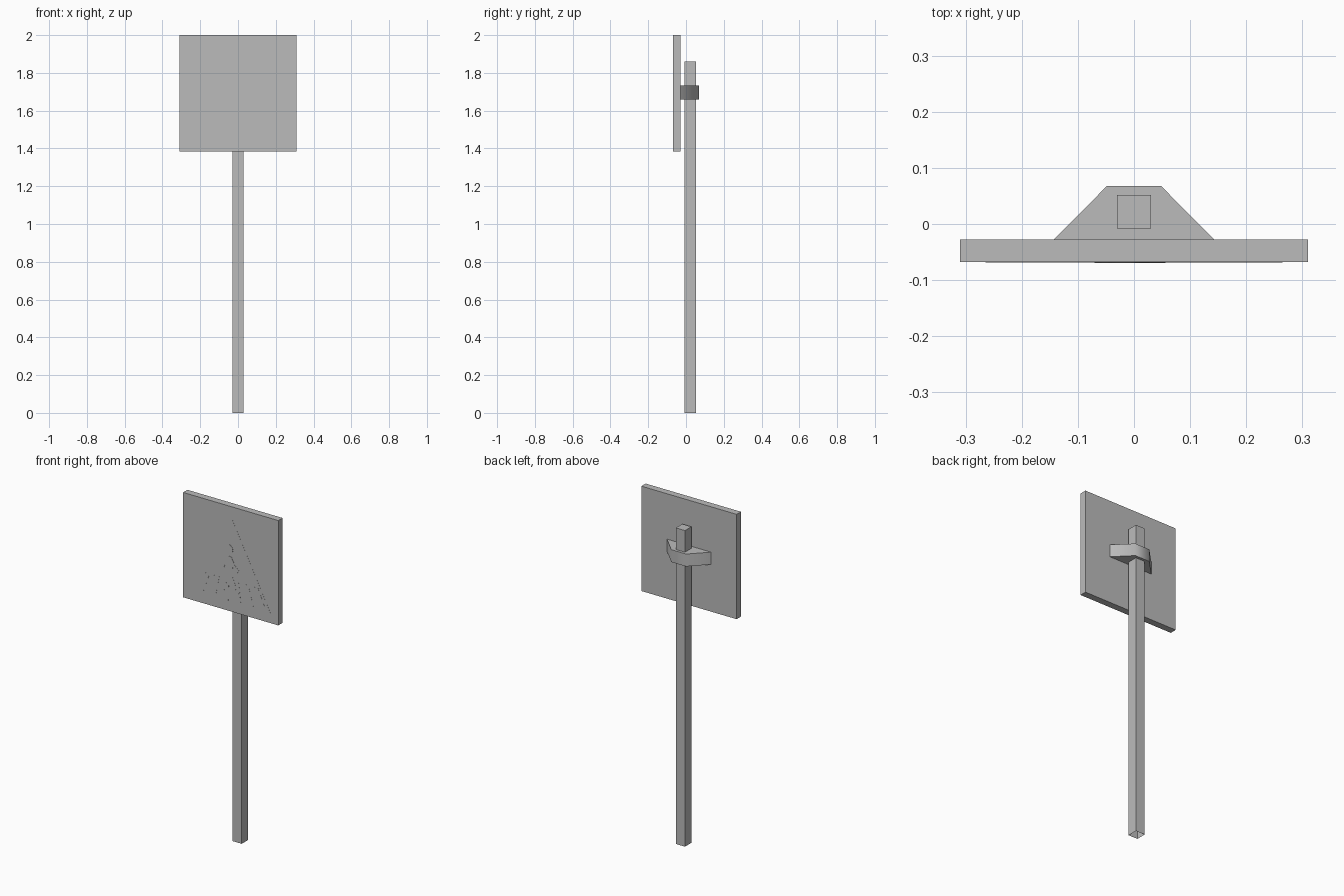
import bpy, bmesh, math
from mathutils import Vector

cube = bpy.data.objects.get("Cube")
if cube:
    bpy.data.objects.remove(cube, do_unlink=True)

grey = bpy.data.materials.new("plain grey")
grey.use_nodes = True
colour = (0.5, 0.5, 0.5, 1)
grey.diffuse_color = colour
grey.node_tree.nodes["Principled BSDF"].inputs["Base Color"].default_value = colour

FRONT = -0.068   # front face of the board
BACK = -0.028    # back face of the board


def prism(name, outlines, start, offset, open_start=False):
    """Extrude one or more closed 3D outlines along an offset."""
    bm = bmesh.new()
    for points in outlines:
        face = bm.faces.new([bm.verts.new(p) for p in points])
        result = bmesh.ops.extrude_face_region(bm, geom=[face], use_keep_orig=True)
        moved = [v for v in result["geom"] if isinstance(v, bmesh.types.BMVert)]
        bmesh.ops.translate(bm, verts=moved, vec=Vector(offset))
    bmesh.ops.recalc_face_normals(bm, faces=bm.faces)
    if open_start:
        ends = [f for f in bm.faces if all(abs(v.co.z - start) < 1e-5 for v in f.verts)]
        bmesh.ops.delete(bm, geom=ends, context='FACES_ONLY')
    mesh = bpy.data.meshes.new(name)
    bm.to_mesh(mesh)
    bm.free()
    mesh.materials.append(grey)
    obj = bpy.data.objects.new(name, mesh)
    bpy.context.collection.objects.link(obj)
    return obj


def upright(name, plan, bottom, top, open_bottom=False):
    points = [(x, y, bottom) for x, y in plan]
    return prism(name, [points], bottom, (0, 0, top - bottom), open_bottom)


def plate(name, outlines, thickness):
    """Thin raised shapes on the board, drawn in x and z."""
    shapes = [[(x, FRONT, z) for x, z in o] for o in outlines]
    return prism(name, shapes, FRONT, (0, -thickness, 0))


def rectangle(x, y0, y1):
    return [(-x, y0), (x, y0), (x, y1), (-x, y1)]


# Post with an open foot, and the square board
upright("post", rectangle(0.03, -0.008, 0.052), 0, 1.86, open_bottom=True)
upright("sign_board", rectangle(0.31, FRONT, BACK), 1.383, 2)

# Clamp joining the board to the post
clamp = upright("clamp", [(-0.143, BACK), (0.143, BACK), (0.048, 0.068), (-0.048, 0.068)],
                1.66, 1.733)
bpy.context.view_layer.objects.active = clamp
clamp.select_set(True)
bpy.ops.object.shade_smooth_by_angle(angle=math.radians(50))
clamp.select_set(False)

# Triangle panel
plate("triangle_panel", [[(-0.265, 1.43), (0.265, 1.43), (0, 1.946)]], 0.0005)

# Crossing stripes fanning out towards the base
stripes = []
for i in range(6):
    low = (i - 2.5) * 0.083
    high = low * 0.76
    stripes.append([(low - 0.026, 1.442), (low + 0.026, 1.442),
                    (high + 0.021, 1.567), (high - 0.021, 1.567)])
plate("crossing_stripes", stripes, 0.001)

# Walking figure
head = [(-0.015 + 0.03 * math.cos(a), 1.745 + 0.03 * math.sin(a))
        for a in (math.tau * i / 20 for i in range(20))]
body = [(-0.03, 1.705), (0.005, 1.705), (0.028, 1.66), (0.055, 1.635), (0.046, 1.622),
        (0.014, 1.645), (0.012, 1.59), (0.03, 1.55), (0.035, 1.51), (0.056, 1.5),
        (0.05, 1.49), (0.02, 1.492), (0.008, 1.545), (-0.014, 1.575), (-0.03, 1.54),
        (-0.045, 1.485), (-0.07, 1.495), (-0.05, 1.545), (-0.038, 1.59), (-0.036, 1.65),
        (-0.05, 1.61), (-0.068, 1.6), (-0.058, 1.66)]
plate("walking_figure", [head, body], 0.0015)
